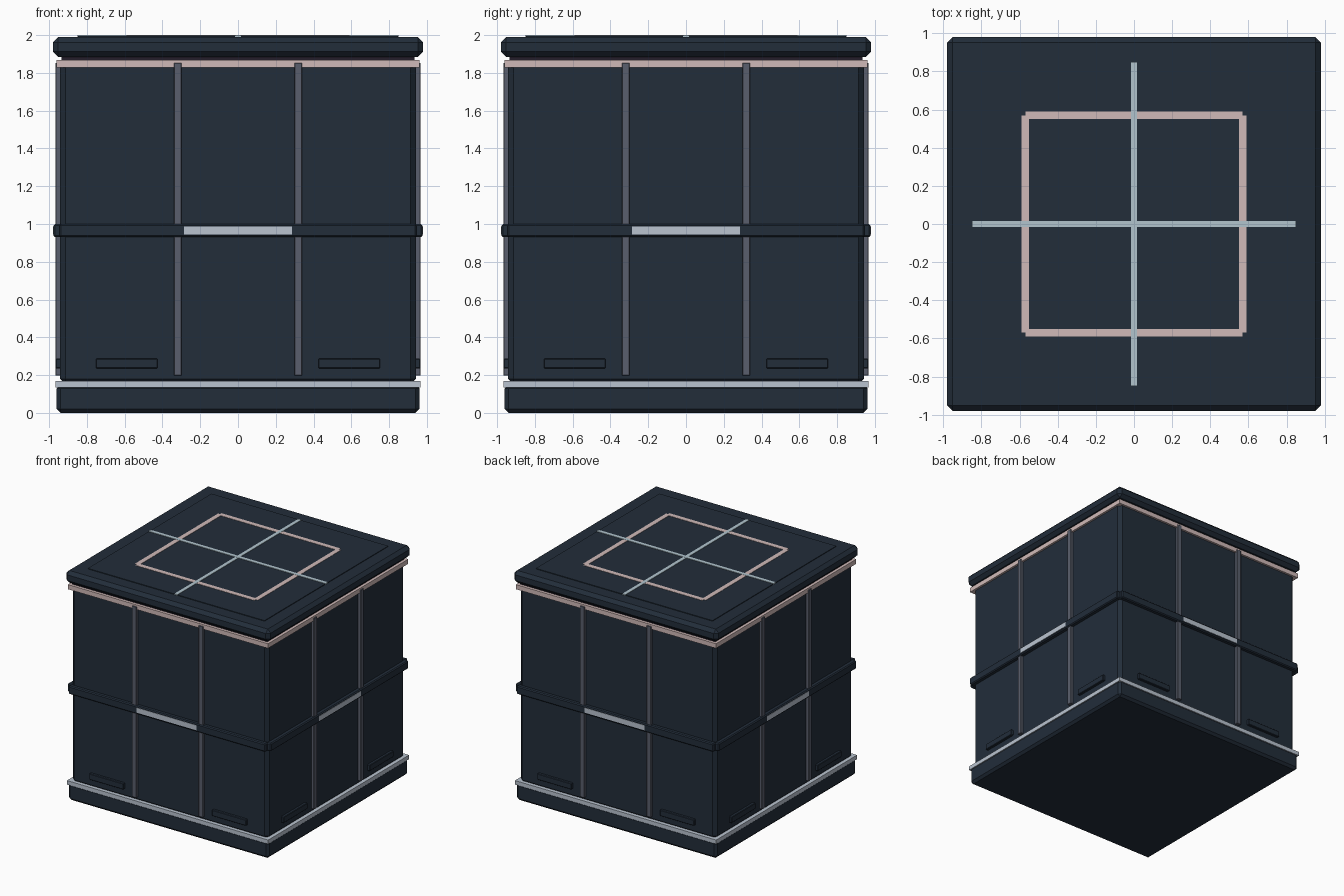
import bpy
from math import pi
from mathutils import Matrix, Vector

if "Cube" in bpy.data.objects:
    bpy.data.objects.remove(bpy.data.objects["Cube"], do_unlink=True)


def srgb(*rgb):
    return tuple(((c / 255 + 0.055) / 1.055) ** 2.4 for c in rgb) + (1.0,)


def material(name, *rgb):
    mat = bpy.data.materials.new(name)
    mat.use_nodes = True
    mat.diffuse_color = srgb(*rgb)
    mat.node_tree.nodes["Principled BSDF"].inputs["Base Color"].default_value = mat.diffuse_color
    return mat


navy = material("dark_slate", 34, 45, 58)
plum = material("dark_plum", 36, 29, 42)
grey = material("rib_grey", 90, 95, 109)
pale = material("pale_steel", 186, 196, 208)
ice = material("pale_ice", 178, 197, 206)
pink = material("dusty_pink", 208, 186, 184)


def box(name, mat, x, y, z, bevel=0, turn=0):
    """Box from (min, max) ranges, turned about the z axis by quarter turns."""
    lo, hi = Vector((x[0], y[0], z[0])), Vector((x[1], y[1], z[1]))
    bpy.ops.mesh.primitive_cube_add(size=1)
    obj = bpy.context.object
    obj.name = name
    size = hi - lo
    obj.data.transform(Matrix.Rotation(turn * pi / 2, 4, "Z")
                       @ Matrix.Translation((lo + hi) / 2)
                       @ Matrix.Diagonal((size.x, size.y, size.z, 1)))
    obj.data.materials.append(mat)
    if bevel:
        mod = obj.modifiers.new("chamfer", "BEVEL")
        mod.width = bevel
        mod.segments = 1
    return obj


def slab(name, mat, half, z, bevel=0):
    return box(name, mat, (-half, half), (-half, half), z, bevel)


# Stacked square body
slab("base", navy, 0.96, (0, 0.15), 0.02)
slab("base_trim", pale, 0.965, (0.135, 0.17))
slab("body", navy, 0.942, (0.15, 1.87), 0.03)
slab("upper_trim", pink, 0.96, (1.828, 1.868))
slab("lid_neck", plum, 0.935, (1.86, 1.9))
slab("lid", navy, 0.98, (1.885, 1.99), 0.028)
slab("lid_panel", navy, 0.847, (1.98, 1.996))

# Details repeated on all four walls
for turn, side in enumerate(("front", "left", "back", "right")):
    # In this turn order the rotation carries -y to +x, then +y, then -x
    box(side + "_belt", navy, (-0.945, 0.945), (-0.976, -0.93), (0.93, 1.0), 0.008, turn)
    box(side + "_belt_light", pale, (-0.287, 0.287), (-0.979, -0.96), (0.945, 0.988), 0, turn)
    for sign, half in ((-1, "a"), (1, "b")):
        rib = sorted((sign * 0.298, sign * 0.34))
        vent = sorted((sign * 0.425, sign * 0.753))
        box(f"{side}_rib_{half}", grey, rib, (-0.967, -0.93), (0.197, 1.853), 0.003, turn)
        box(f"{side}_vent_{half}", navy, vent, (-0.965, -0.93), (0.235, 0.287), 0.004, turn)
    # Square frame strip on the lid
    box(side + "_lid_frame", pink, (-0.57, 0.57), (-0.59, -0.55), (1.99, 1.9985), 0, turn)

# Cross on the lid
for turn, name in enumerate(("lid_cross_wide", "lid_cross_deep")):
    top = 2.0 - 0.0003 * turn
    box(name, ice, (-0.849, 0.849), (-0.015, 0.015), (1.99, top), 0, turn)
